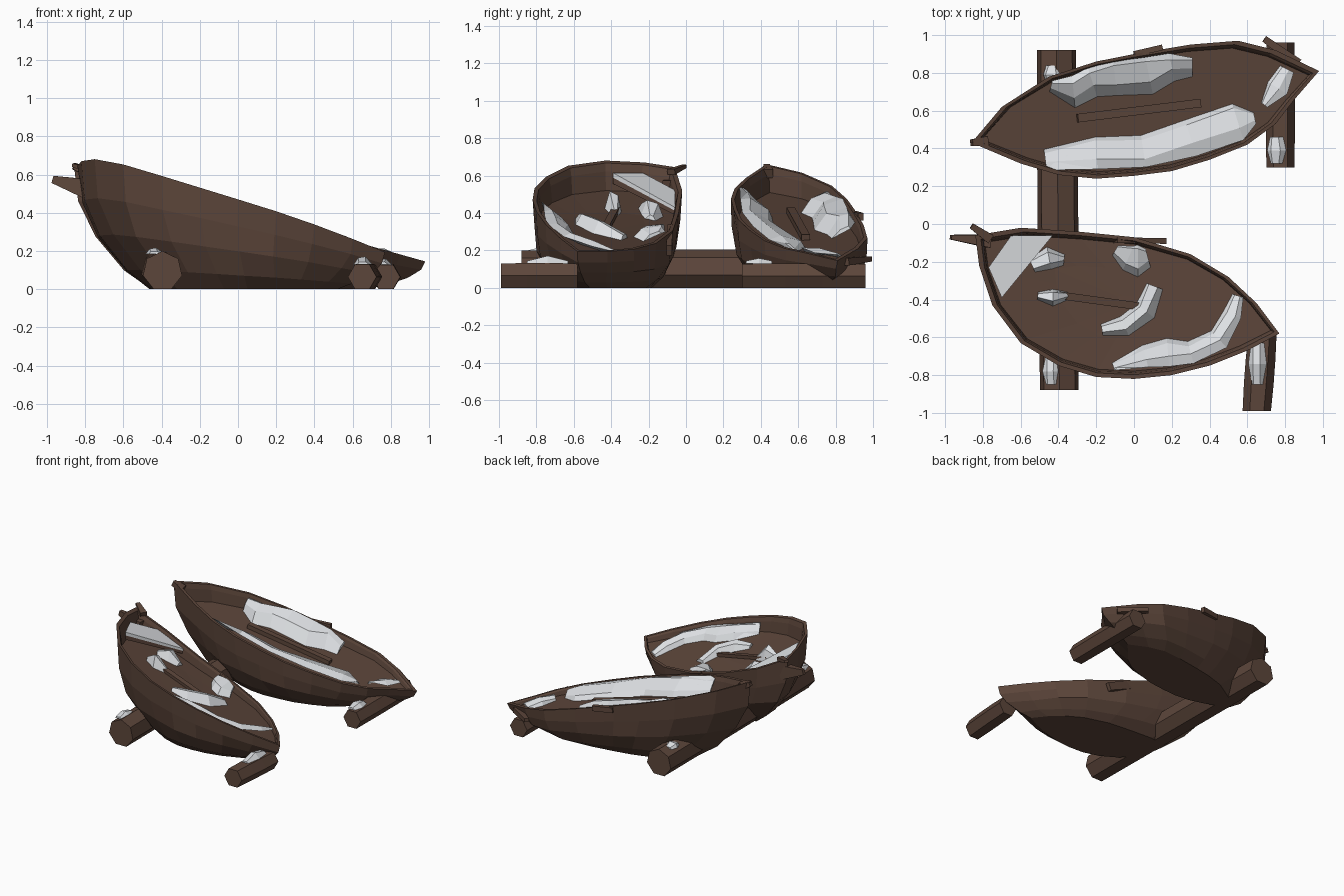
import bpy
import bmesh
import math
import random
from mathutils import Vector

random.seed(4)
cube = bpy.data.objects.get("Cube")
if cube:
    bpy.data.objects.remove(cube)


def material(name, color):
    mat = bpy.data.materials.new(name)
    mat.use_nodes = True
    mat.diffuse_color = (*color, 1)
    mat.node_tree.nodes["Principled BSDF"].inputs["Base Color"].default_value = (*color, 1)
    return mat


WOOD = material("weathered brown wood", (.108, .061, .043))
SNOW = material("pale snow", (.73, .75, .775))
FLOOR = .79  # inner floor height as part of the rim height


def loft(name, rings, mat):
    """Skin a closed solid over a list of equal-sized rings."""
    bm = bmesh.new()
    loops = [[bm.verts.new(p) for p in ring] for ring in rings]
    count = len(loops[0])
    for low, high in zip(loops, loops[1:]):
        for i in range(count):
            j = (i + 1) % count
            bm.faces.new((low[i], low[j], high[j], high[i]))
    bm.faces.new(loops[0])
    bm.faces.new(loops[-1])
    bmesh.ops.recalc_face_normals(bm, faces=bm.faces)
    mesh = bpy.data.meshes.new(name)
    bm.to_mesh(mesh)
    bm.free()
    mesh.materials.append(mat)
    obj = bpy.data.objects.new(name, mesh)
    bpy.context.collection.objects.link(obj)


def boat(name, outline, rim, centre):
    """Tilted hull with flat bottom, thick gunwale and sunken floor."""
    cx, cy = centre

    def ring(sx, sy, k, shift=0, rough=0):
        points = []
        for x, y in outline:
            px, py = cx + (x - cx) * sx, cy + (y - cy) * sy
            z = (rim(px, py) if k >= FLOOR else rim(x, y)) * k
            jx, jy = (random.uniform(-rough, rough) for _ in "xy")
            points.append((px + shift + jx, py + jy, z))
        return points

    loft(name, [
        ring(.61, .59, 0, .05),
        ring(.74, .77, .15, .035, .01),
        ring(.89, .93, .42, .01, .01),
        ring(.975, .985, .7, 0, .005),
        ring(1, 1, 1),
        ring(.965, .945, 1),
        ring(.95, .92, .94),
        ring(.94, .895, FLOOR),
        ring(.5, .5, FLOOR),
        ring(.1, .1, FLOOR)], WOOD)


def beam(name, start, end, width, height, taper=1):
    """Square timber between two points."""
    start, end = Vector(start), Vector(end)
    side = (end - start).cross(Vector((0, 0, 1))).normalized()
    up = side.cross(end - start).normalized()
    rings = []
    for p, s in ((start, 1), (end, taper)):
        rings.append([p + side * (a * width * s / 2) + up * (b * height * s / 2)
                      for a, b in ((-1, -1), (1, -1), (1, 1), (-1, 1))])
    loft(name, rings, WOOD)


def log(name, start, end, radius, sides):
    """Rough trunk lying on the ground, roughly along y."""
    rings = []
    for t in (0, .35, .65, 1):
        x, y = Vector(start).lerp(Vector(end), t)
        r = radius * (1.05 if 0 < t < 1 else 1)
        ring = []
        for i in range(sides):
            a = -math.pi / 2 + math.pi * (2 * i + 1) / sides
            z = radius * math.cos(math.pi / sides) + r * math.sin(a)
            ring.append((x + r * math.cos(a), y, max(z, 0)))
        rings.append(ring)
    loft(name, rings, WOOD)


def drift(name, path, surface, left, right, peak):
    """Flat-topped snow strip; left and right set edge height as part of the surface."""
    rings = []
    for i, (x, y, half) in enumerate(path):
        a, b = path[max(i - 1, 0)], path[min(i + 1, len(path) - 1)]
        normal = Vector((a[1] - b[1], b[0] - a[0], 0)).normalized() * half
        centre = Vector((x, y, 0))
        rise = peak * (.4 if i in (0, len(path) - 1) else random.uniform(.75, 1.25))
        ring = []
        for across, lift in ((1, 0), (random.uniform(.5, .8), .85),
                             (random.uniform(-.5, -.1), 1), (-1, 0)):
            p = centre + normal * across
            blend = (1 + across) / 2
            p.z = surface(p.x, p.y) * (left * blend + right * (1 - blend)) + rise * lift
            ring.append(p)
        rings.append(ring)
    loft(name, rings, SNOW)


def front_rim(x, y):
    return .29 - .29 * x - .22 * y + .14 * min(x, 0) ** 2


def back_rim(x, y):
    return .42 - .28 * x


# Hulls
boat("front_boat", [
    (-.84, -.06), (-.6, -.02), (-.3, -.04), (0, -.07), (.3, -.16), (.5, -.28),
    (.65, -.42), (.77, -.58), (.6, -.67), (.4, -.75), (.2, -.8), (0, -.82),
    (-.2, -.81), (-.4, -.75), (-.6, -.63), (-.75, -.43), (-.82, -.22)],
    front_rim, (0, -.42))
boat("back_boat", [
    (-.86, .43), (-.7, .62), (-.45, .78), (-.2, .86), (0, .9), (.3, .95),
    (.55, .97), (.75, .92), (.98, .81), (.85, .66), (.75, .53), (.6, .42),
    (.4, .34), (.2, .28), (0, .255), (-.2, .24), (-.4, .26), (-.6, .32)],
    back_rim, (.05, .6))

# Supporting logs
log("long_log", (-.395, -.88), (-.41, .92), .105, 7)
log("front_bow_log", (.65, -.99), (.68, -.58), .075, 6)
log("back_bow_log", (.775, .3), (.775, .96), .074, 6)

# Stem pieces and broken timbers
beam("front_stern_prong", (-.77, -.09, .52), (-.97, -.07, .575), .07, .11, .35)
beam("front_stern_crosspiece", (-.76, -.08, .62), (-.86, -.01, .65), .05, .03, .6)
beam("back_stern_stem", (-.78, .44, .61), (-.86, .43, .645), .05, .05, .7)
beam("back_bow_crosspiece", (.87, .85, .14), (.69, .98, .155), .05, .04, .7)
beam("front_loose_strake", (-.1, -.085, .31), (.16, -.09, .2), .03, .06)
beam("back_loose_strake", (0, .9, .39), (.15, .935, .38), .03, .04)

# Oars lying on the floors
beam("front_oar", (-.45, -.37, .43), (.02, -.435, .31), .04, .025)
beam("back_oar", (-.3, .56, .41), (.35, .64, .265), .045, .04)

# Stern deck with its snow sheet
for name, low, high, mat in (("stern_deck", .86, .91, WOOD), ("stern_deck_snow", .91, .95, SNOW)):
    loft(name, [[(x, y, front_rim(x, y) * k) for x, y in
                 ((-.65, -.06), (-.43, -.06), (-.7, -.39), (-.77, -.23))]
                for k in (low, high)], mat)

# Snow inside the front boat
drift("front_wall_snow", [
    (-.11, -.755, .02), (.06, -.7, .06), (.18, -.68, .075), (.3, -.68, .06),
    (.45, -.61, .06), (.52, -.48, .05), (.55, -.38, .03)], front_rim, FLOOR, .94, .035)
drift("front_floor_snow", [
    (-.17, -.56, .03), (-.05, -.54, .055), (.06, -.46, .06), (.11, -.33, .045)],
    front_rim, FLOOR, FLOOR, .06)
drift("front_side_snow", [
    (-.1, -.14, .03), (-.03, -.18, .07), (.02, -.195, .085), (.075, -.18, .05)],
    front_rim, .97, FLOOR, .05)
drift("front_oar_snow", [
    (-.51, -.38, .02), (-.43, -.39, .045), (-.35, -.38, .02)], front_rim, FLOOR, FLOOR, .08)
drift("under_deck_snow", [
    (-.54, -.22, .04), (-.45, -.18, .06), (-.37, -.19, .03)], front_rim, FLOOR, FLOOR, .07)

# Snow inside the back boat
drift("back_near_wall_snow", [
    (-.47, .34, .055), (-.2, .375, .085), (.05, .385, .085), (.3, .455, .1),
    (.55, .54, .1), (.64, .56, .03)], back_rim, FLOOR, 1, .035)
drift("back_far_wall_snow", [
    (-.44, .73, .03), (-.32, .7, .085), (-.22, .75, .08), (-.1, .77, .09),
    (.08, .785, .1), (.2, .83, .075), (.31, .83, .05)], back_rim, .95, FLOOR, .06)
drift("back_bow_snow", [
    (.69, .63, .02), (.76, .72, .06), (.81, .82, .04)], back_rim, FLOOR, .97, .03)

# Snow caps on the logs
for name, x, y, top, reach in (("long_log_front_snow", -.435, -.78, .185, .07),
                               ("long_log_back_snow", -.43, .79, .18, .05),
                               ("front_bow_log_snow", .655, -.74, .13, .11),
                               ("back_bow_log_snow", .755, .39, .13, .07)):
    drift(name, [(x, y - reach, .03), (x, y, .05), (x, y + reach, .035)],
          lambda px, py, level=top: level, 1, 1, .035)
